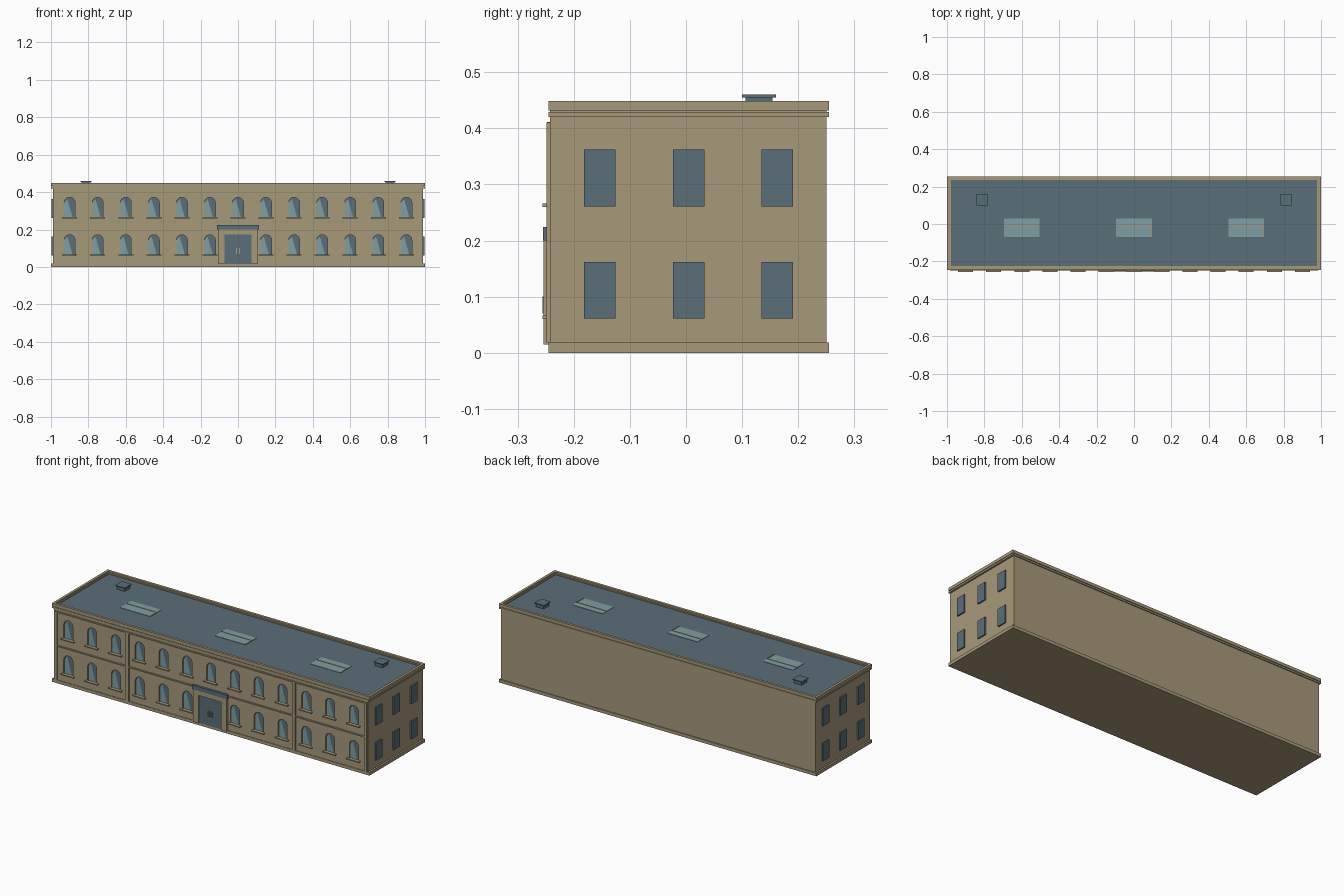
import bpy, bmesh, math

cube = bpy.data.objects.get("Cube")
if cube:
    bpy.data.objects.remove(cube, do_unlink=True)


def material(name, rgb):
    m = bpy.data.materials.new(name)
    m.use_nodes = True
    m.diffuse_color = (*rgb, 1)
    m.node_tree.nodes["Principled BSDF"].inputs["Base Color"].default_value = (*rgb, 1)
    return m


STONE = material("tan stone", (0.39, 0.32, 0.195))
SLATE = material("slate blue", (0.105, 0.156, 0.19))
GLASS = material("pale glass", (0.21, 0.345, 0.37))


def finish(name, bm, mat):
    bmesh.ops.recalc_face_normals(bm, faces=bm.faces)
    me = bpy.data.meshes.new(name)
    bm.to_mesh(me)
    bm.free()
    me.materials.append(mat)
    ob = bpy.data.objects.new(name, me)
    bpy.context.scene.collection.objects.link(ob)
    return ob


def boxes(name, mat, *spans):
    """One object from boxes given as (x0, x1, y0, y1, z0, z1)."""
    bm = bmesh.new()
    for x0, x1, y0, y1, z0, z1 in spans:
        for v in bmesh.ops.create_cube(bm, size=1)["verts"]:
            v.co = ((x0 + x1) / 2 + v.co.x * (x1 - x0),
                    (y0 + y1) / 2 + v.co.y * (y1 - y0),
                    (z0 + z1) / 2 + v.co.z * (z1 - z0))
    return finish(name, bm, mat)


def panels(name, mat, outline, places, y, depth=0):
    """Repeat an (x, z) outline on the front plane, optionally as prisms."""
    bm = bmesh.new()
    for px, pz in places:
        f = bm.faces.new([bm.verts.new((px + x, y, pz + z)) for x, z in outline])
        f.normal_update()
        if f.normal.y > 0:
            f.normal_flip()
        if depth:
            ext = bmesh.ops.extrude_face_region(bm, geom=[f], use_keep_orig=True)["geom"]
            for v in (g for g in ext if isinstance(g, bmesh.types.BMVert)):
                v.co.y += depth
    return finish(name, bm, mat)


def ring(name, mat, x, y0, y1, w, z0, z1):
    """Rectangular rim around the roof."""
    return boxes(name, mat, (-x, x, y0, y0 + w, z0, z1), (-x, x, y1 - w, y1, z0, z1),
                 (-x, -x + w, y0 + w, y1 - w, z0, z1), (x - w, x, y0 + w, y1 - w, z0, z1))


WALL = -0.242
BACK = 0.25

# Main block, plinth and cornice layers
walls = boxes("walls", STONE, (-0.99, 0.99, WALL, BACK, 0.005, 0.432))
boxes("plinth", STONE, (-1, 1, -0.245, 0.255, 0, 0.018))
ring("cornice", STONE, 1, -0.245, 0.255, 0.02, 0.42, 0.429)
ring("parapet", STONE, 1, -0.245, 0.255, 0.014, 0.432, 0.449)
ring("parapet_inner_step", STONE, 0.987, -0.232, 0.242, 0.008, 0.431, 0.441)
boxes("roof", SLATE, (-0.985, 0.985, -0.23, 0.24, 0.43, 0.436))

# Arched front windows, recessed into the wall
R, SPRING = 0.029, 0.079
arch = [(-R, 0), (R, 0)] + [(R * math.cos(math.pi * i / 12), SPRING + R * math.sin(math.pi * i / 12))
                            for i in range(13)]
places = [(0.15 * i, z) for z in (0.064, 0.264) for i in range(-6, 7) if i or z > 0.2]
cutter = panels("window_cutter", STONE, arch, places, WALL - 0.02, 0.03)
cutter.hide_render = True
cutter.hide_viewport = True
cutter.display_type = 'WIRE'
cut = walls.modifiers.new("window openings", 'BOOLEAN')
cut.operation = 'DIFFERENCE'
cut.solver = 'EXACT'
cut.object = cutter
panels("front_window_panes", SLATE, arch, places, WALL + 0.009)
panels("front_window_glints", GLASS, [(-R, 0), (0.016, 0), (-0.012, 0.098), (-R, SPRING)],
       places, WALL + 0.008)
boxes("front_window_sills", STONE,
      *[(x - 0.04, x + 0.04, -0.256, WALL + 0.002, z - 0.004, z + 0.002) for x, z in places])

# Front pilasters and horizontal courses
boxes("front_pilasters", STONE,
      *[(x - 0.009, x + 0.009, -0.249, WALL + 0.002, 0.018, 0.41) for x in (-0.976, -0.525, 0.525, 0.976)])
boxes("front_courses", STONE,
      *[(s * 0.12 if s > 0 else -0.97, 0.97 if s > 0 else -0.12, -0.248, WALL + 0.002, 0.21, 0.217)
        for s in (-1, 1)],
      (-0.97, 0.97, -0.248, WALL + 0.002, 0.404, 0.411))

# Side windows
boxes("side_windows", SLATE,
      *[(s * 0.992 - 0.006, s * 0.992 + 0.006, y - 0.028, y + 0.028, z, z + 0.101)
        for s in (-1, 1) for y in (-0.154, 0.005, 0.163) for z in (0.061, 0.261)])

# Entrance
boxes("door_leaves", SLATE, (-0.074, -0.001, -0.248, WALL + 0.002, 0.015, 0.176),
      (0.001, 0.074, -0.248, WALL + 0.002, 0.015, 0.176))
boxes("door_surround", STONE,
      (-0.105, -0.072, -0.254, WALL + 0.002, 0.015, 0.2),
      (0.072, 0.105, -0.254, WALL + 0.002, 0.015, 0.2),
      (-0.072, 0.072, -0.254, WALL + 0.002, 0.174, 0.2))
boxes("door_handles", STONE,
      *[(x - 0.003, x + 0.003, -0.256, -0.247, 0.07, 0.1) for x in (-0.009, 0.009)])
boxes("door_canopy", SLATE, (-0.111, 0.111, -0.255, WALL + 0.002, 0.2, 0.224))

# Roof lights with a ridge bar and rim
for i, x in enumerate((-0.6, 0, 0.6)):
    boxes(f"skylight_{i + 1}", GLASS, (x - 0.095, x + 0.095, -0.07, 0.03, 0.434, 0.438))
    boxes(f"skylight_bars_{i + 1}", STONE,
          (x - 0.095, x + 0.095, -0.012, -0.006, 0.434, 0.44),
          (x + 0.091, x + 0.096, -0.07, -0.006, 0.434, 0.44))

# Roof vents
for name, x in (("right_vent", -0.813), ("left_vent", 0.813)):
    boxes(name, SLATE, (x - 0.024, x + 0.024, 0.106, 0.154, 0.434, 0.456),
          (x - 0.03, x + 0.03, 0.1, 0.16, 0.455, 0.46))
